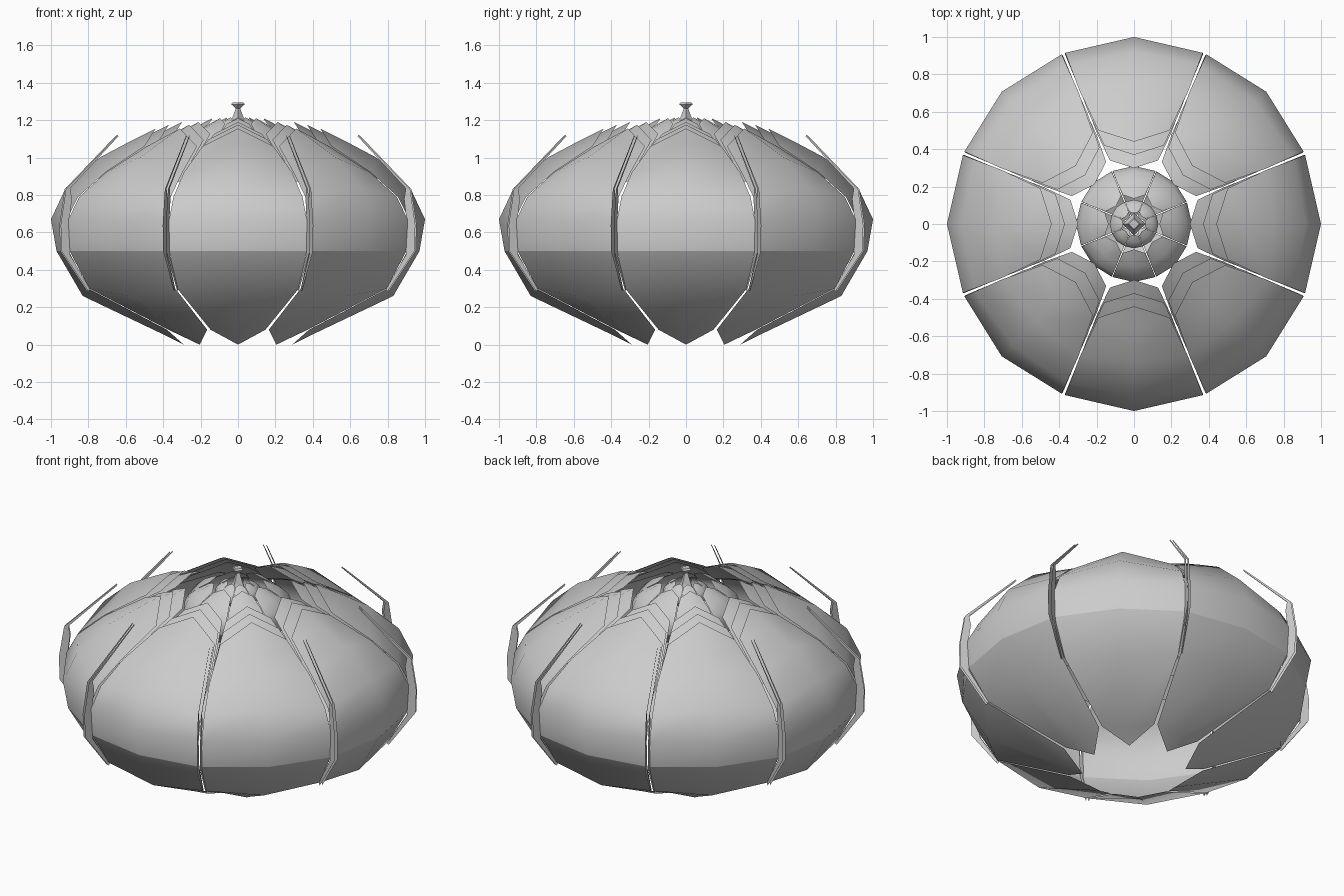
import bpy, bmesh, math
from mathutils import Vector, Matrix

if "Cube" in bpy.data.objects:
    bpy.data.objects.remove(bpy.data.objects["Cube"])

grey = bpy.data.materials.new("soft_grey")
grey.diffuse_color = (0.6, 0.6, 0.6, 1)
grey.use_nodes = True
grey.node_tree.nodes["Principled BSDF"].inputs["Base Color"].default_value = grey.diffuse_color

# petal rows: centre (depth, height), edge (half width, depth, height)
ROWS = [
    ((0.40, 0.055), (0.147, 0.38, 0.08)),
    ((0.83, 0.26), (0.325, 0.80, 0.30)),
    ((0.97, 0.50), (0.368, 0.905, 0.50)),
    ((1.00, 0.67), (0.368, 0.915, 0.67)),
    ((0.92, 0.84), (0.345, 0.855, 0.79)),
    ((0.74, 1.00), (0.29, 0.71, 0.92)),
    ((0.58, 1.085), (0.19, 0.50, 1.06)),
]
BOTTOM, TIP = (0, -0.29, 0), (0, -0.44, 1.155)
CREASE = 0.5


def finish(name, bm, smooth=True):
    mesh = bpy.data.meshes.new(name)
    for f in bm.faces:
        f.smooth = smooth
    bm.to_mesh(mesh)
    bm.free()
    mesh.materials.append(grey)
    obj = bpy.data.objects.new(name, mesh)
    bpy.context.collection.objects.link(obj)
    return obj


def petal_ring(name, scale, top, first=0):
    """Eight petals, scaled, with their tips at height top."""
    bm = bmesh.new()
    for k in range(8):
        rot = Matrix.Rotation(k * math.pi / 4, 4, 'Z')

        def add(p):
            v = Vector((p[0], p[1], p[2] - TIP[2])) * scale
            v.z += top
            return bm.verts.new(rot @ v)

        grid = []
        for (cd, cz), (w, d, z) in ROWS[first:]:
            grid.append([add((-w, -d, z)), add((0, -cd, cz)), add((w, -d, z))])
        faces = []
        for a, b in zip(grid, grid[1:]):
            for i in range(2):
                faces.append(bm.faces.new((a[i], a[i + 1], b[i + 1], b[i])))
        tip = add(TIP)
        a = grid[-1]
        faces += [bm.faces.new((a[0], a[1], tip)), bm.faces.new((a[1], a[2], tip))]
        if first == 0:
            low = add(BOTTOM)
            a = grid[0]
            faces += [bm.faces.new((a[1], a[0], low)), bm.faces.new((a[2], a[1], low))]
            # crease below the widest part
            row = grid[2]
            for i in range(2):
                e = bm.edges.get((row[i], row[i + 1]))
                e.smooth = False
    bm.normal_update()
    return finish(name, bm)


petal_ring("outer_petals", 1.0, 1.155)
petal_ring("second_petals", 0.84, 1.175, 4)
petal_ring("third_petals", 0.68, 1.19, 4)
petal_ring("inner_petals", 0.31, 1.21)
petal_ring("heart_petals", 0.13, 1.215)

# thin raised petal rims in the gaps: (outer radius, height), (inner radius, height)
RIM = [
    ((0.87, 0.285), (0.86, 0.295)),
    ((1.025, 0.50), (0.975, 0.48)),
    ((1.03, 0.64), (0.98, 0.66)),
    ((1.0, 0.83), (0.965, 0.78)),
    ((0.985, 0.845), (0.975, 0.835)),
    ((0.70, 1.12), (0.695, 1.115)),
]
bm = bmesh.new()
for k in range(8):
    for side in (-1, 1):
        ang = math.radians(22.5 + 45 * k)
        out = Vector((math.cos(ang), math.sin(ang), 0))
        off = Vector((-math.sin(ang), math.cos(ang), 0)) * 0.009 * side
        pairs = [[bm.verts.new(out * r + off + Vector((0, 0, z))) for r, z in pair]
                 for pair in RIM]
        for a, b in zip(pairs, pairs[1:]):
            q = (a[0], b[0], b[1], a[1])
            bm.faces.new(q if side < 0 else q[::-1])
bm.normal_update()
finish("petal_rims", bm, False)

# four-sided finial
PROFILE = [(0.06, 1.16), (0.035, 1.2), (0.012, 1.262), (0.036, 1.285), (0.028, 1.295)]
bm = bmesh.new()
rings = [[bm.verts.new((r * math.cos(i * math.pi / 2), r * math.sin(i * math.pi / 2), z))
          for i in range(4)] for r, z in PROFILE]
for a, b in zip(rings, rings[1:]):
    for i in range(4):
        j = (i + 1) % 4
        bm.faces.new((a[i], a[j], b[j], b[i]))
bm.faces.new(rings[-1])
bm.faces.new(rings[0][::-1])
bm.normal_update()
finish("finial", bm, False)
